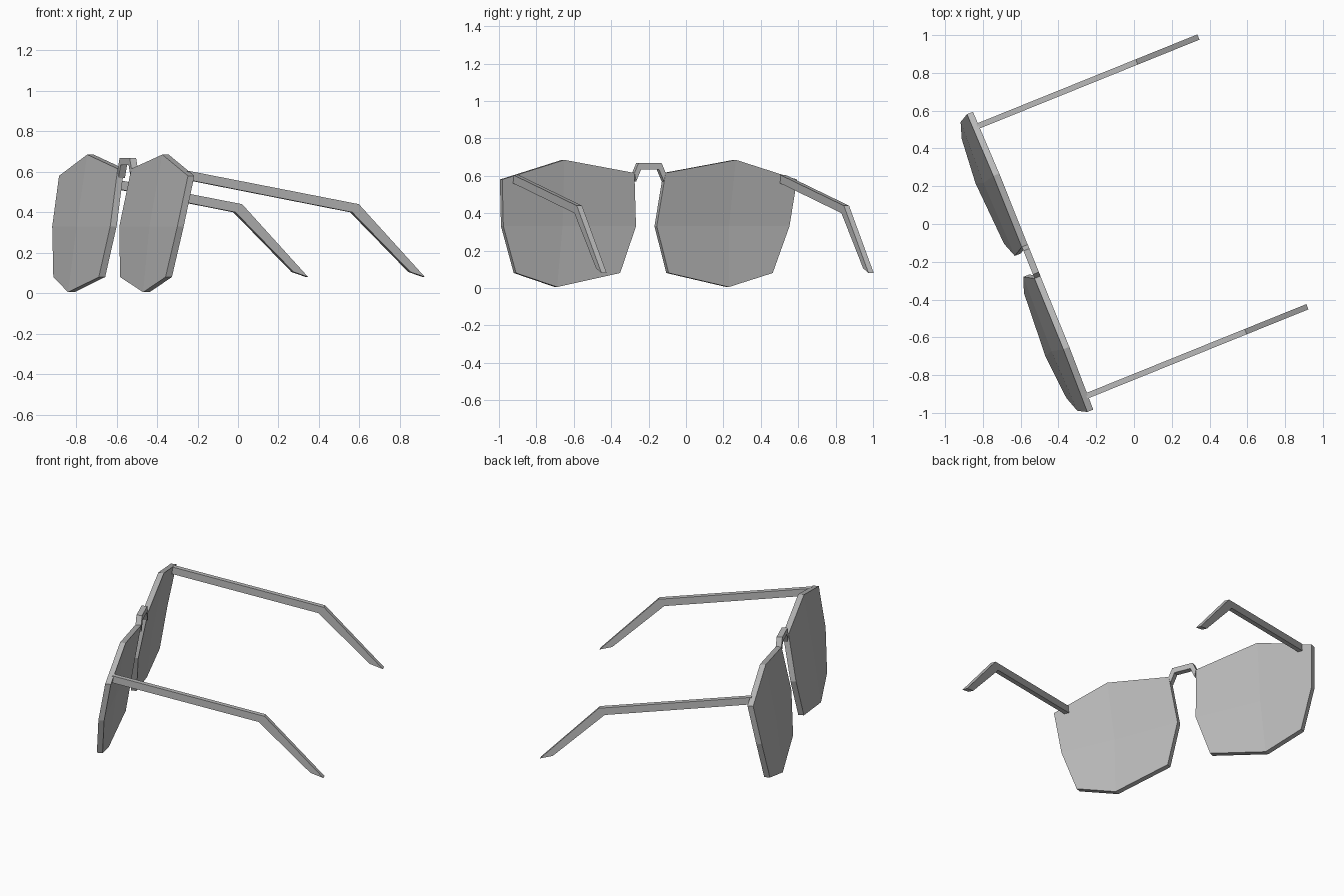
import bpy, bmesh, math
from mathutils import Matrix

cube = bpy.data.objects.get("Cube")
if cube:
    bpy.data.objects.remove(cube, do_unlink=True)

grey = bpy.data.materials.new("plain_grey")
grey.use_nodes = True
grey.diffuse_color = (0.5, 0.5, 0.5, 1)
grey.node_tree.nodes["Principled BSDF"].inputs["Base Color"].default_value = (0.5, 0.5, 0.5, 1)

# The spectacles are turned about z; local x is sideways, local y runs to the back
TURN = Matrix.Rotation(math.radians(-68), 4, 'Z') @ Matrix.Translation((-0.02, 0, 0))


def add_part(name, bm):
    bmesh.ops.recalc_face_normals(bm, faces=bm.faces)
    bm.transform(TURN)
    mesh = bpy.data.meshes.new(name)
    bm.to_mesh(mesh)
    bm.free()
    mesh.materials.append(grey)
    obj = bpy.data.objects.new(name, mesh)
    bpy.context.collection.objects.link(obj)


def skin(rings):
    """Closed solid through a list of matching cross-sections."""
    bm = bmesh.new()
    loops = [[bm.verts.new(p) for p in ring] for ring in rings]
    for a, b in zip(loops, loops[1:]):
        for i in range(len(a)):
            j = (i + 1) % len(a)
            bm.faces.new((a[i], a[j], b[j], b[i]))
    bm.faces.new(loops[0])
    bm.faces.new(loops[-1])
    return bm


# Lens rows from top to bottom, each inner, middle, outer as (x, z)
LENS = [[(0.09, 0.615), (0.495, 0.685), (0.85, 0.58)],
        [(0.06, 0.33), (0.48, 0.33), (0.825, 0.33)],
        [(0.14, 0.08), (0.495, 0.005), (0.74, 0.08)]]
THICK = 0.034


def lens(name, side):
    bm = bmesh.new()
    grid = []
    for r, row in enumerate(LENS):
        for c, (x, z) in enumerate(row):
            bulge = 0.009 * ((r == 1) + (c == 1))
            y = -0.562 - 0.15 * (0.62 - z) - bulge
            grid.append(bm.verts.new((side * x, y, z)))
    for r in range(2):
        for c in range(2):
            k = r * 3 + c
            bm.faces.new((grid[k], grid[k + 1], grid[k + 4], grid[k + 3]))
    # Thicken the curved sheet towards the front
    made = bmesh.ops.extrude_face_region(bm, geom=bm.faces[:], use_keep_orig=True)
    moved = [v for v in made["geom"] if isinstance(v, bmesh.types.BMVert)]
    bmesh.ops.translate(bm, verts=moved, vec=(0, -THICK, 0))
    add_part(name, bm)


# Side profile of an arm as (y, z)
ARM = [(-0.575, 0.605), (0.335, 0.44), (0.687, 0.08),
       (0.61, 0.105), (0.3, 0.4), (-0.575, 0.56)]


def arm(name, side):
    add_part(name, skin([[(side * x, y, z) for y, z in ARM] for x in (0.755, 0.785)]))


for label, side in (("left", 1), ("right", -1)):
    lens(label + "_lens", side)
    arm(label + "_arm", side)

# Nose bridge: square bar following a small arch, as (x, top z, bottom x, bottom z)
ARCH = [(0.09, 0.615, 0.08, 0.57), (0.067, 0.667, 0.052, 0.633)]
stations = [(-a, b, -c, d) for a, b, c, d in ARCH] + ARCH[::-1]
add_part("nose_bridge", skin([[(a, -0.596, b), (a, -0.562, b), (c, -0.562, d), (c, -0.596, d)]
                              for a, b, c, d in stations]))
